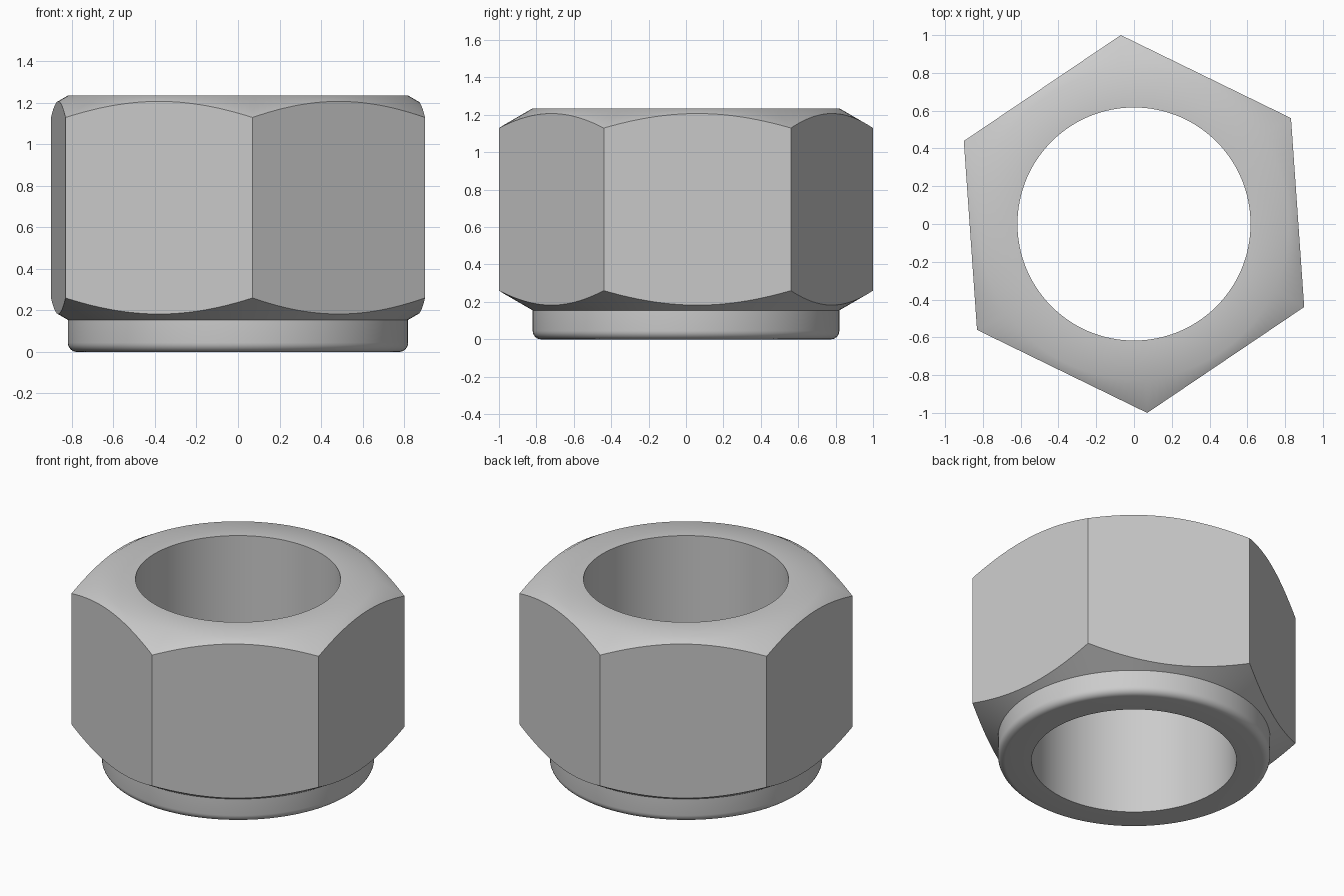
import bpy, bmesh
from math import cos, sin, tan, pi, radians

cube = bpy.data.objects.get("Cube")
if cube:
    bpy.data.objects.remove(cube, do_unlink=True)

CORNER_R = 1.0025            # hexagon corner radius
APOTHEM = CORNER_R * cos(pi / 6)
TURN = radians(34)           # direction of the first corner
HOLE_R, COLLAR_R = 0.617, 0.82
BODY_Z, TOP_Z = 0.155, 1.235
FILLET = 0.045
SLOPE = tan(radians(30))     # chamfer slope
PER_SIDE = 24
COUNT = 6 * PER_SIDE


def section(i):
    """Closed (radius, height) cross-section at angular step i."""
    across = (i % PER_SIDE) / PER_SIDE * pi / 3 - pi / 6
    r = APOTHEM / cos(across)
    rise = (r - COLLAR_R) * SLOPE
    pts = [(HOLE_R, 0)]
    # rounded lower rim of the collar
    for k in range(7):
        a = k / 6 * pi / 2
        pts.append((COLLAR_R - FILLET * (1 - sin(a)), FILLET * (1 - cos(a))))
    # collar top, lower chamfer, hexagon wall, upper chamfer, hole rim
    pts += [(COLLAR_R, BODY_Z), (r, BODY_Z + rise), (r, TOP_Z - rise),
            (COLLAR_R, TOP_Z), (HOLE_R, TOP_Z)]
    return pts


# Nut body: sections swept around the axis
bm = bmesh.new()
columns = []
for i in range(COUNT):
    a = TURN + 2 * pi * i / COUNT
    columns.append([bm.verts.new((r * cos(a), r * sin(a), z)) for r, z in section(i)])
for i in range(COUNT):
    here, after = columns[i], columns[(i + 1) % COUNT]
    for j in range(len(here)):
        k = (j + 1) % len(here)
        bm.faces.new((here[j], after[j], after[k], here[k]))
bmesh.ops.recalc_face_normals(bm, faces=bm.faces)
mesh = bpy.data.meshes.new("hex_nut")
bm.to_mesh(mesh)
bm.free()
nut = bpy.data.objects.new("hex_nut", mesh)
bpy.context.collection.objects.link(nut)

# Plain grey metal
grey = bpy.data.materials.new("grey_metal")
grey.use_nodes = True
color = (0.6, 0.6, 0.6, 1)
grey.diffuse_color = color
for node in grey.node_tree.nodes:
    if node.type == 'BSDF_PRINCIPLED':
        node.inputs["Base Color"].default_value = color
mesh.materials.append(grey)

bpy.ops.object.select_all(action='DESELECT')
nut.select_set(True)
bpy.context.view_layer.objects.active = nut
bpy.ops.object.shade_smooth_by_angle(angle=radians(40))
